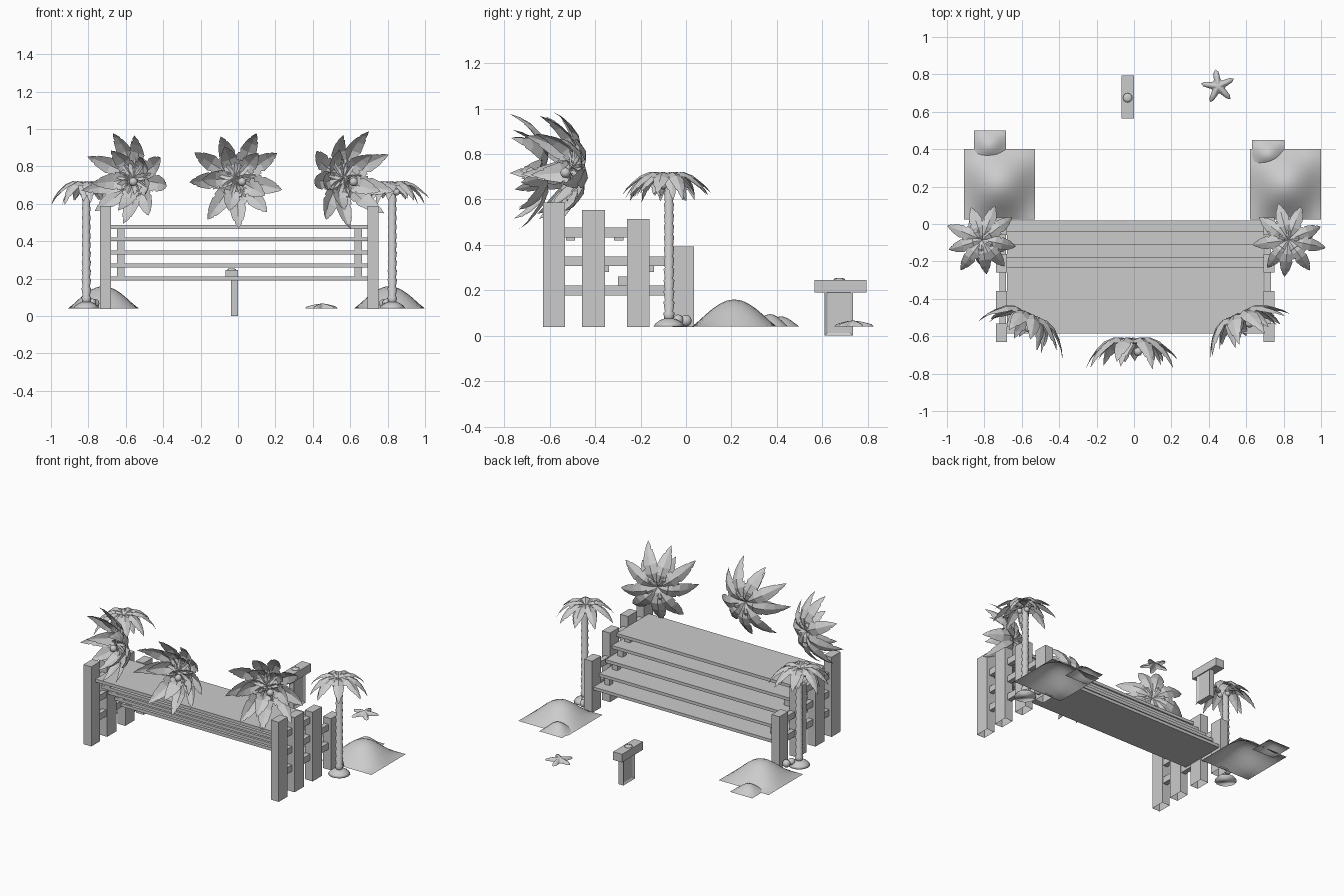
import bpy, bmesh, math, random
from mathutils import Matrix, Vector

if "Cube" in bpy.data.objects:
    bpy.data.objects.remove(bpy.data.objects["Cube"])

random.seed(4)
CX = 0.007          # centre line of the stand
GROUND = 0.04


def make(name, verts, faces, smooth=False):
    me = bpy.data.meshes.new(name)
    me.from_pydata(verts, [], faces)
    for p in me.polygons:
        p.use_smooth = smooth
    ob = bpy.data.objects.new(name, me)
    bpy.context.collection.objects.link(ob)
    return ob


def box(name, x, y, z, open_axis=None, open_sides=()):
    """Box from (min, max) ranges; faces pointing along open_sides of open_axis are left out."""
    bm = bmesh.new()
    bmesh.ops.create_cube(bm, size=1)
    for v in bm.verts:
        for i, r in enumerate((x, y, z)):
            v.co[i] = r[0] if v.co[i] < 0 else r[1]
    bm.normal_update()
    if open_axis is not None:
        gone = [f for f in bm.faces if any(f.normal[open_axis] * s > 0.5 for s in open_sides)]
        bmesh.ops.delete(bm, geom=gone, context='FACES')
    ob = make(name, [], [])
    bm.to_mesh(ob.data)
    bm.free()
    return ob


def lathe(name, profile, loc, sides=10, smooth=True):
    verts, faces = [], []
    for r, z in profile:
        for k in range(sides):
            a = 2 * math.pi * k / sides
            verts.append((r * math.cos(a), r * math.sin(a), z))
    for i in range(len(profile) - 1):
        for k in range(sides):
            n = (k + 1) % sides
            faces.append((i * sides + k, i * sides + n, (i + 1) * sides + n, (i + 1) * sides + k))
    faces.append(tuple(range(sides))[::-1])
    faces.append(tuple(range((len(profile) - 1) * sides, len(profile) * sides)))
    ob = make(name, verts, faces, smooth)
    ob.location = loc
    return ob


def sand_mound(name, x, y, h, n=12):
    verts, faces = [], []
    for j in range(n + 1):
        for i in range(n + 1):
            u, v = i / n, j / n
            s = max(0, math.sin(math.pi * u) * math.sin(math.pi * v)) ** 1.15
            verts.append((x[0] + (x[1] - x[0]) * u, y[0] + (y[1] - y[0]) * v, GROUND + h * s))
    for j in range(n):
        for i in range(n):
            a = j * (n + 1) + i
            faces.append((a, a + 1, a + n + 2, a + n + 1))
    return make(name, verts, faces, True)


def ball(name, loc, r):
    bm = bmesh.new()
    bmesh.ops.create_icosphere(bm, subdivisions=2, radius=r, matrix=Matrix.Translation(loc))
    ob = make(name, [], [])
    bm.to_mesh(ob.data)
    bm.free()
    for p in ob.data.polygons:
        p.use_smooth = True
    return ob


def crown(name, matrix, nuts):
    """Ring of arched, folded, notched fronds around local z."""
    path = [(0.0, 0.01), (0.035, 0.029), (0.075, 0.034), (0.115, 0.018), (0.15, -0.016), (0.177, -0.055), (0.195, -0.095)]
    width = [0.01, 0.026, 0.036, 0.035, 0.026, 0.014, 0.0]
    verts, faces = [], []
    fronds = [(2 * math.pi * (k + 0.25) / 9, 1.0, 1.0) for k in range(9)]
    fronds += [(2 * math.pi * (k + 0.4) / 5, 0.68, 1.0) for k in range(5)]
    for ang, length, droop in fronds:
        ang += random.uniform(-0.1, 0.1)
        length *= random.uniform(0.93, 1.06)
        droop *= random.uniform(0.6, 1.05)
        rot = Matrix.Rotation(ang, 3, 'Z')
        first = len(verts)
        stations = []
        for i in range(len(path) - 1):
            p, q = path[i], path[i + 1]
            stations.append((p[0], p[1], width[i]))
            if i in (2, 4):                           # leaflet notches
                for t, k in ((0.6, 1.05), (0.64, 0.8)):
                    stations.append((p[0] + (q[0] - p[0]) * t, p[1] + (q[1] - p[1]) * t,
                                     (width[i] + (width[i + 1] - width[i]) * t) * k))
        stations.append((path[-1][0], path[-1][1], 0.0005))
        for r, z, w in stations:
            r *= length
            z *= droop if z < 0 else 1
            for s in (-1, 0, 1):
                verts.append(rot @ Vector((r, s * w, z - abs(s) * w * 0.4)))
        for i in range(len(stations) - 1):
            for c in (0, 1):
                a = first + i * 3 + c
                faces.append((a, a + 3, a + 4, a + 1))
    ob = make(name, verts, faces)
    ob.matrix_world = matrix
    # nuts hanging below the fronds
    for k in range(nuts):
        a = 2 * math.pi * k / 3 + 0.5
        p = matrix @ Vector((0.028 * math.cos(a), 0.028 * math.sin(a), -0.025))
        ball(name + "_nut", p, 0.018 * matrix.median_scale)


# Stepped planks, open at the ends, each set back behind the one below
plank_z = [0.19, 0.26, 0.33, 0.40, 0.465]
plank_y = [(-0.305, 0.02), (-0.375, -0.04), (-0.45, -0.11), (-0.525, -0.18), (-0.585, -0.23)]
for z, y in zip(plank_z, plank_y):
    box("plank", (CX - 0.685, CX + 0.685), y, (z, z + 0.021), 0, (-1, 1))

# Side frames: posts, rails and spacer blocks
posts = [(-0.63, -0.533, 0.587), (-0.457, -0.357, 0.553), (-0.26, -0.16, 0.514), (-0.06, 0.035, 0.394)]
rails = [(0.432, 0.476, -0.2), (0.308, 0.35, -0.04), (0.178, 0.222, -0.04)]
spacers = [(0.42, 0.465, (-0.508, -0.296)), (0.35, 0.40, (-0.43, -0.22)),
           (0.28, 0.33, (-0.36, -0.16)), (0.21, 0.26, (-0.28, -0.075))]
for s in (-1, 1):
    def side(a, b):
        return tuple(sorted((CX + s * a, CX + s * b)))
    for y0, y1, top in posts:
        box("side_post", side(0.685, 0.745), (y0, y1), (GROUND - 0.002, top), 2, (-1,))
    for z0, z1, y1 in rails:
        box("side_rail", side(0.692, 0.725), (-0.6, y1), (z0, z1))
    for z0, z1, ys in spacers:
        for y in ys:
            box("spacer_block", side(0.615, 0.655), (y - 0.02, y + 0.02), (z0, z1))

# Palm trees with a ringed trunk on a small base
trunk = []
for k in range(13):
    z = 0.06 + k * 0.048
    trunk += [(0.019, z), (0.026 - 0.0003 * k, z + 0.04)]
for s in (-1, 1):
    x = CX + s * 0.818
    lathe("palm_trunk", trunk, (x, -0.075, 0))
    lathe("palm_base", [(0.07, GROUND), (0.06, 0.055), (0.04, 0.069), (0.02, 0.076)], (x, -0.075, 0), 14)
    crown("palm_crown", Matrix.Translation((x, -0.085, 0.687)) @ Matrix.Rotation(s, 4, 'Z'), 3)
    ball("fallen_nut", (x - s * 0.045, 0.0, 0.066), 0.026)
    ball("fallen_nut", (x - s * 0.03, -0.035, 0.07), 0.024)

# Large frond fans along the front, facing the planks
for x, y, turn in ((-0.575, -0.515, -25), (-0.01, -0.65, 0), (0.575, -0.515, 25)):
    m = (Matrix.Translation((x, y, 0.735)) @ Matrix.Rotation(math.radians(turn), 4, 'Z')
         @ Matrix.Rotation(math.radians(-90), 4, 'X') @ Matrix.Scale(1.3, 4))
    crown("frond_fan", m, 1)

# Sand mounds
sand_mound("sand_mound_left", (-0.91, -0.53), (0.025, 0.40), 0.12)
sand_mound("sand_mound_right", (0.62, 1.0), (0.025, 0.40), 0.12)
sand_mound("small_mound_left", (-0.855, -0.685), (0.335, 0.50), 0.045)
sand_mound("small_mound_right", (0.63, 0.805), (0.29, 0.45), 0.055)

# Wooden marker with a recessed panel, cross board and cap
post = box("marker_post", (-0.037, 0.0), (0.61, 0.735), (0.0, 0.2))
bm = bmesh.new()
bm.from_mesh(post.data)
bm.normal_update()
panel = [f for f in bm.faces if abs(f.normal.x) > 0.5]
bmesh.ops.inset_individual(bm, faces=panel, thickness=0.018, depth=-0.008)
bm.to_mesh(post.data)
bm.free()
box("marker_board", (-0.068, 0.0), (0.565, 0.795), (0.19, 0.246))
lathe("marker_cap", [(0.026, 0.244), (0.023, 0.251), (0.012, 0.255)], (-0.034, 0.675, 0), 12)

# Starfish
verts, faces, N = [(0, 0, 0.027)], [], 40
rings = [(0.3, 0.024), (0.6, 0.018), (0.9, 0.01), (1.0, 0.0)]
for f, z in rings:
    for k in range(N):
        a = 2 * math.pi * k / N
        c = 0.5 + 0.5 * math.cos(5 * a)
        r = f * (0.038 + 0.055 * c ** 1.8)
        verts.append((r * math.cos(a + 0.2), r * math.sin(a + 0.2), z))
for k in range(N):
    n = (k + 1) % N
    faces.append((0, 1 + k, 1 + n))
    for i in range(len(rings) - 1):
        a, b = 1 + i * N, 1 + (i + 1) * N
        faces.append((a + k, b + k, b + n, a + n))
star = make("starfish", verts, faces, True)
star.location = (0.45, 0.735, GROUND)
star.rotation_euler = (0, 0, math.radians(15))
